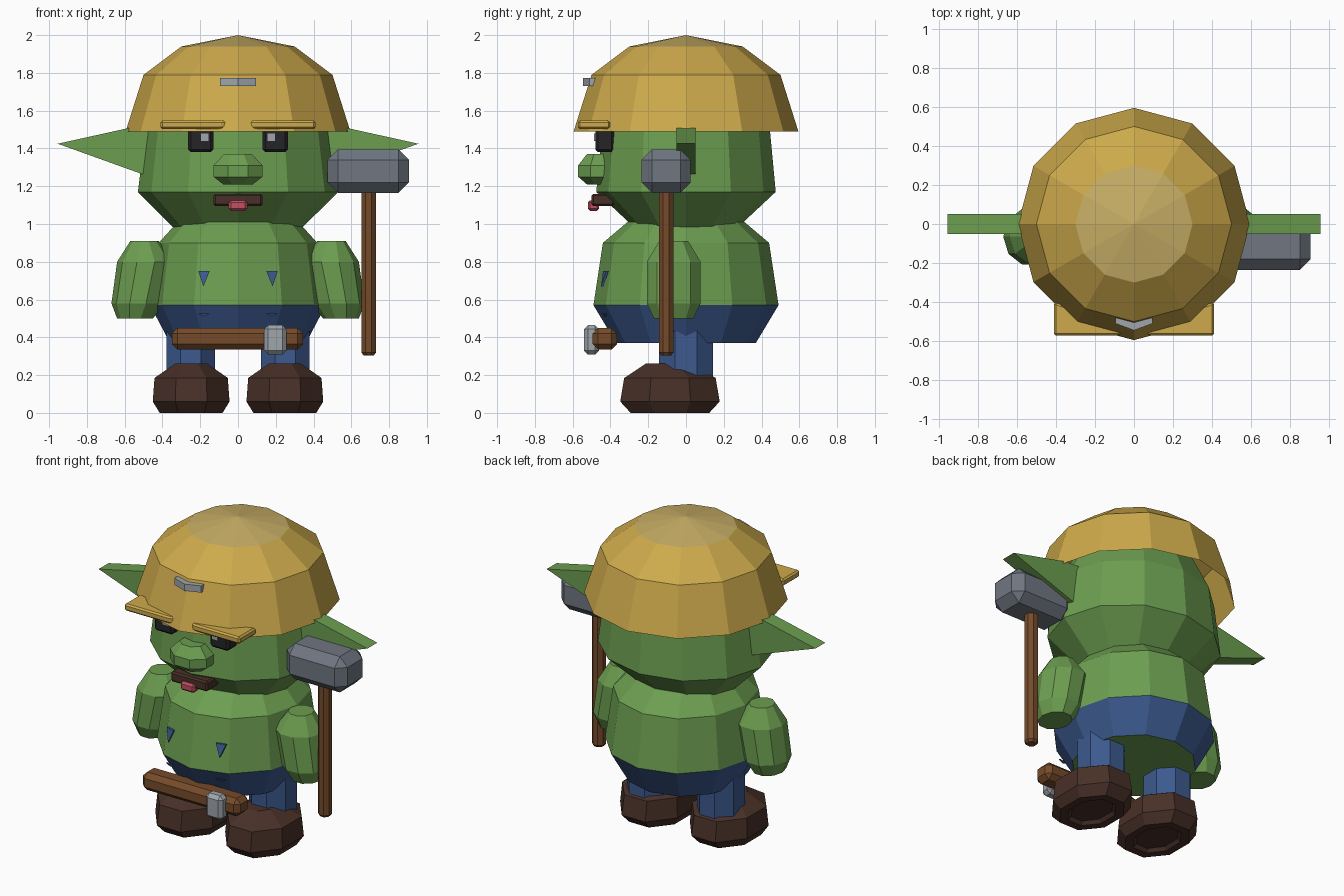
import bpy, bmesh, math
from mathutils import Vector

cube = bpy.data.objects.get("Cube")
if cube:
    bpy.data.objects.remove(cube, do_unlink=True)


def material(name, r, g, b):
    m = bpy.data.materials.new(name)
    m.use_nodes = True
    m.diffuse_color = (r, g, b, 1)
    m.node_tree.nodes["Principled BSDF"].inputs["Base Color"].default_value = (r, g, b, 1)
    return m


gold = material("gold", .61, .40, .07)
pale = material("pale gold", .57, .42, .13)
green = material("green skin", .15, .34, .08)
blue = material("denim blue", .045, .10, .27)
leather = material("dark leather", .065, .03, .021)
wood = material("wood", .18, .07, .023)
slate = material("slate metal", .16, .18, .22)
silver = material("silver metal", .35, .38, .41)
black = material("black", .018, .018, .021)
pink = material("pink", .54, .08, .127)


def finish(name, bm, *mats):
    bmesh.ops.recalc_face_normals(bm, faces=bm.faces)
    me = bpy.data.meshes.new(name)
    bm.to_mesh(me)
    bm.free()
    for m in mats:
        me.materials.append(m)
    ob = bpy.data.objects.new(name, me)
    bpy.context.scene.collection.objects.link(ob)
    return ob


def loft(name, rings, sides, *mats, turn=0, caps=(True, True)):
    """Skin a stack of elliptic rings given as (cx, cy, z, rx, ry)."""
    bm = bmesh.new()
    loops = []
    for cx, cy, z, rx, ry in rings:
        angles = [2 * math.pi * (i + turn) / sides for i in range(sides)]
        loops.append([bm.verts.new((cx + rx * math.cos(a), cy + ry * math.sin(a), z))
                      for a in angles])
    for low, high in zip(loops, loops[1:]):
        for i in range(sides):
            j = (i + 1) % sides
            bm.faces.new((low[i], low[j], high[j], high[i]))
    if caps[0]:
        bm.faces.new(loops[0][::-1])
    if caps[1]:
        bm.faces.new(loops[-1])
    return finish(name, bm, *mats)


def block(name, low, high, bevel, mat):
    """Box between two corners with chamfered edges."""
    low, high = Vector(low), Vector(high)
    bm = bmesh.new()
    bmesh.ops.create_cube(bm, size=1)
    for v in bm.verts:
        v.co = (low + high) / 2 + v.co * (high - low)
    if bevel:
        bmesh.ops.bevel(bm, geom=bm.edges[:], offset=bevel, segments=1, affect='EDGES')
    return finish(name, bm, mat)


def prism(name, points, offset, mat):
    """Extrude a flat outline along an offset."""
    bm = bmesh.new()
    face = bm.faces.new([bm.verts.new(p) for p in points])
    out = bmesh.ops.extrude_face_region(bm, geom=[face], use_keep_orig=True)
    moved = [v for v in out["geom"] if isinstance(v, bmesh.types.BMVert)]
    bmesh.ops.translate(bm, verts=moved, vec=offset)
    return finish(name, bm, mat)


# Torso with trousers below the waist
torso = loft("torso", [(0, 0, .37, .36, .37), (0, 0, .57, .465, .49),
                       (0, 0, .90, .42, .44), (0, 0, 1.01, .32, .31)], 12, green, blue)
for p in torso.data.polygons:
    if p.center.z < .56 and abs(p.normal.z) < .9:
        p.material_index = 1

# Head reaching up into the helmet
loft("head", [(0, 0, .95, .31, .24), (0, 0, 1.17, .53, .475),
              (0, 0, 1.49, .49, .445), (0, 0, 1.70, .38, .35)], 12, green)

# Helmet shell, open underneath, with a pale crown
bm = bmesh.new()
profile = [(.595, 1.49), (.50, 1.79), (.30, 1.94), (0, 2.0)]
verts = [bm.verts.new((r, 0, z)) for r, z in profile]
edges = [bm.edges.new(pair) for pair in zip(verts, verts[1:])]
bmesh.ops.spin(bm, geom=verts + edges, cent=(0, 0, 0), axis=(0, 0, 1),
               angle=2 * math.pi, steps=12)
bmesh.ops.remove_doubles(bm, verts=bm.verts, dist=.001)
for f in bm.faces:
    f.material_index = int(f.calc_center_median().z > 1.94)
finish("helmet", bm, gold, pale)
prism("helmet_badge", [(-.095, -.475, 1.73), (-.095, -.51, 1.73), (0, -.545, 1.73),
                       (.095, -.51, 1.73), (.095, -.475, 1.73)], (0, 0, .043), silver)

# Nose, mouth and tongue
loft("nose", [(0, -.46, 1.21, .085, .07), (0, -.46, 1.25, .14, .12),
              (0, -.46, 1.31, .14, .12), (0, -.46, 1.37, .08, .07)], 8, green, turn=.5)
block("mouth", (-.13, -.50, 1.095), (.13, -.38, 1.16), .01, leather)
block("tongue", (-.05, -.52, 1.07), (.05, -.46, 1.125), .012, pink)

# Paired parts
for side, s in (("left", 1), ("right", -1)):
    def span(a, b):
        return sorted((s * a, s * b))

    x0, x1 = span(.13, .265)
    block(side + "_eye", (x0, -.48, 1.38), (x1, -.38, 1.52), .015, black)
    x0, x1 = span(.155, .195)
    block(side + "_eye_glint", (x0, -.486, 1.44), (x1, -.478, 1.48), 0, silver)

    brow = prism(side + "_brow", [(s * .41, -.40, 1.503), (s * .41, -.572, 1.503),
                                  (s * .08, -.572, 1.503), (s * .035, -.53, 1.503)],
                 (0, 0, .045), gold)
    bevel = brow.modifiers.new("chamfer", 'BEVEL')
    bevel.width, bevel.segments = .01, 1

    prism(side + "_ear", [(s * .40, -.05, 1.52), (s * .57, -.05, 1.51),
                          (s * .955, -.05, 1.425), (s * .51, -.05, 1.265),
                          (s * .40, -.05, 1.24)], (0, .1, 0), green)

    loft(side + "_arm", [(s * .545, -.065, .50, .095, .11), (s * .53, -.065, .58, .14, .15),
                         (s * .488, -.065, .80, .152, .15), (s * .495, -.065, .91, .075, .08)],
         10, green)

    loft(side + "_leg", [(s * .25, 0, .18, .14, .155), (s * .25, 0, .45, .14, .155)],
         8, blue, turn=.5)

    # Boot with a recessed sole
    loft(side + "_boot", [(s * .248, -.085, .02, .11, .15), (s * .248, -.085, 0, .13, .17),
                          (s * .248, -.085, 0, .18, .225), (s * .248, -.085, .06, .22, .285),
                          (s * .248, -.085, .185, .21, .262), (s * .248, -.10, .262, .09, .12)],
         8, leather, turn=.5)

    # Little strap tip and waist notch set into the belly
    prism(side + "_strap_tip", [(s * .15, -.427, .75), (s * .21, -.410, .75),
                                (s * .183, -.438, .67)], (0, -.012, 0), blue)
    prism(side + "_waist_patch", [(s * .15, -.432, .525), (s * .21, -.42, .525),
                                  (s * .18, -.42, .51)], (0, -.012, 0), blue)

# Long hammer at the left side
loft("hammer_handle", [(.692, -.105, .305, .03, .03), (.692, -.105, .32, .042, .042),
                       (.692, -.105, 1.2, .042, .042)], 8, wood, turn=.5)
block("hammer_head", (.475, -.235, 1.165), (.905, .025, 1.395), .055, slate)

# Small hammer tucked across the belt
block("belt_hammer_handle", (-.35, -.495, .335), (.345, -.365, .45), .03, wood)
block("belt_hammer_head", (.138, -.54, .308), (.257, -.46, .465), .022, silver)
